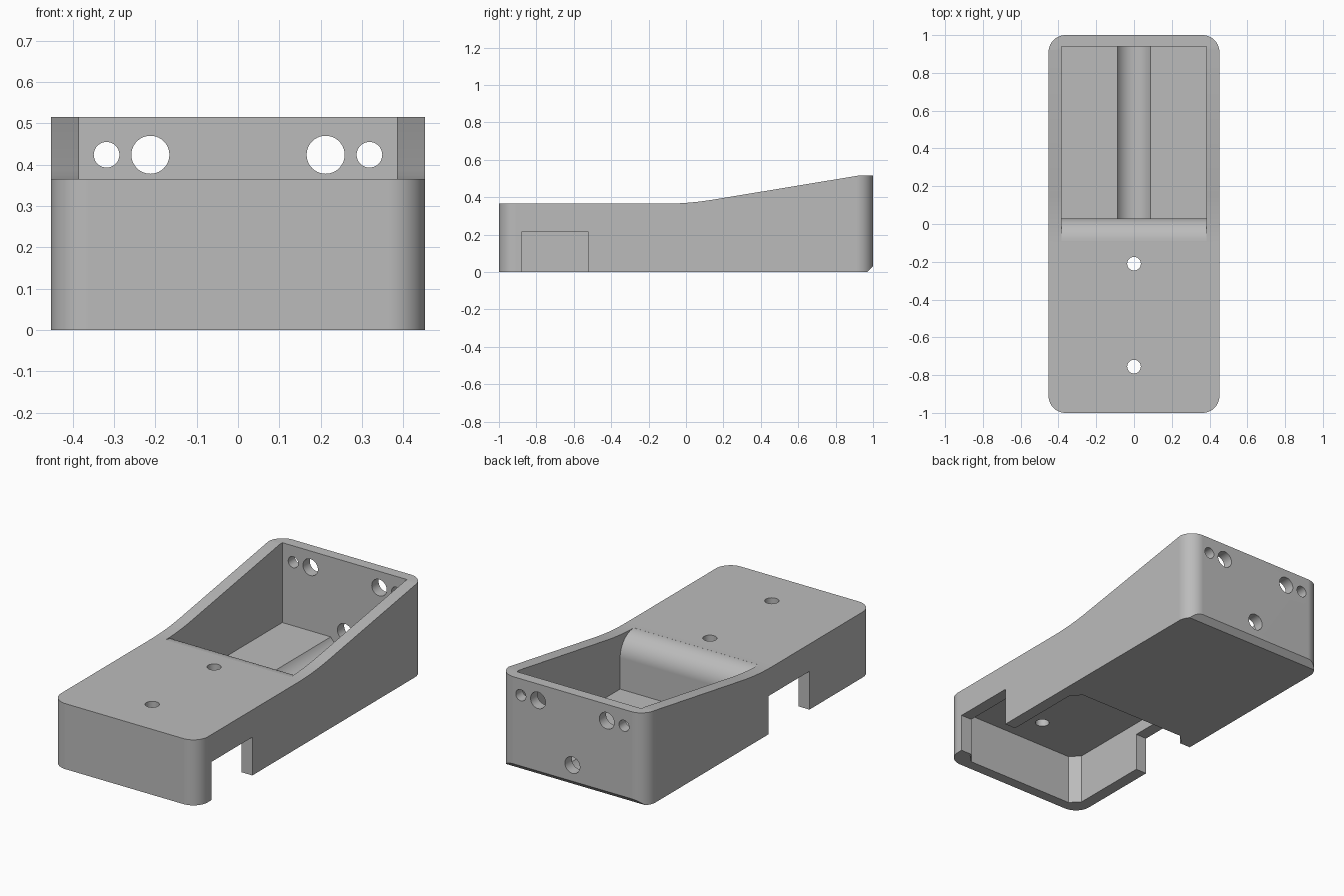
import bpy
import bmesh
import math
from mathutils import Matrix, Vector

cube = bpy.data.objects.get("Cube")
if cube:
    bpy.data.objects.remove(cube, do_unlink=True)

HALF_W = 0.4525      # outer half width
IN_W = 0.385         # inner half width of both pockets
FLOOR = 0.07
CEILING = 0.28
TOP = 0.365

grey = bpy.data.materials.new("plain_grey")
grey.use_nodes = True
grey.diffuse_color = (0.5, 0.5, 0.5, 1)
grey.node_tree.nodes["Principled BSDF"].inputs["Base Color"].default_value = (0.5, 0.5, 0.5, 1)


def prism(name, points, offset):
    """Closed solid from a polygon of 3D points swept along an offset."""
    bm = bmesh.new()
    face = bm.faces.new([bm.verts.new(p) for p in points])
    swept = bmesh.ops.extrude_face_region(bm, geom=[face])["geom"]
    moved = [v for v in swept if isinstance(v, bmesh.types.BMVert)]
    bmesh.ops.translate(bm, verts=moved, vec=offset)
    bmesh.ops.recalc_face_normals(bm, faces=bm.faces)
    mesh = bpy.data.meshes.new(name)
    bm.to_mesh(mesh)
    bm.free()
    mesh.materials.append(grey)
    obj = bpy.data.objects.new(name, mesh)
    bpy.context.collection.objects.link(obj)
    return obj


def side_prism(name, profile, half):
    """Sweep a (y, z) profile across the width."""
    return prism(name, [(-half, y, z) for y, z in profile], (2 * half, 0, 0))


def plan_prism(name, plan, low, high):
    """Sweep an (x, y) plan upward."""
    return prism(name, [(x, y, low) for x, y in plan], (0, 0, high - low))


def box(name, x0, x1, y0, y1, z0, z1):
    return plan_prism(name, [(x0, y0), (x1, y0), (x1, y1), (x0, y1)], z0, z1)


def rounded_plan(hx, y0, y1, radius, steps):
    """Rectangle with rounded corners, or chamfered ones with one step."""
    plan = []
    corners = [(hx, y1), (-hx, y1), (-hx, y0), (hx, y0)]
    for i, (x, y) in enumerate(corners):
        cx = x - math.copysign(radius, x)
        cy = y - radius if y == y1 else y + radius
        for k in range(steps + 1):
            a = math.pi / 2 * (i + k / steps)
            plan.append((cx + radius * math.cos(a), cy + radius * math.sin(a)))
    return plan


def rod(name, start, end, radius, sides=40):
    """Cylinder between two points."""
    a, b = Vector(start), Vector(end)
    turn = (b - a).to_track_quat("Z", "Y").to_matrix().to_4x4()
    place = Matrix.Translation(a) @ turn
    ring = []
    for i in range(sides):
        t = math.tau * i / sides
        ring.append(place @ Vector((radius * math.cos(t), radius * math.sin(t), 0)))
    return prism(name, ring, b - a)


def combine(target, tool, operation="DIFFERENCE"):
    bpy.context.view_layer.objects.active = target
    mod = target.modifiers.new("cut", "BOOLEAN")
    mod.operation = operation
    mod.solver = "EXACT"
    mod.object = tool
    bpy.ops.object.modifier_apply(modifier=mod.name)
    bpy.data.objects.remove(tool, do_unlink=True)


# Outer shell: rounded plan trimmed by the side profile
housing = plan_prism("housing", rounded_plan(HALF_W, -1, 1, 0.09, 14), 0, 0.8)
p0, p1, p2 = Vector((-0.12, TOP)), Vector((0.01, TOP)), Vector((0.14, 0.386))
sweep = []
for i in range(13):
    t = i / 12
    sweep.append(tuple(p0 * (1 - t) ** 2 + p1 * 2 * t * (1 - t) + p2 * t * t))
outline = [(-1.2, -0.0), (-1.2, TOP)] + sweep
outline += [(0.92, 0.515), (1.2, 0.515), (1.2, 0.23), (0.97, 0)]
combine(housing, side_prism("trim", outline, 0.7), "INTERSECT")

# Open rear tray with a rounded front lip
lip = 0.12
tray = [(0.94, FLOOR), (0.03, FLOOR)]
for i in range(17):
    a = math.pi / 2 * i / 16
    tray.append((0.03 - lip + lip * math.cos(a), TOP - lip + lip * math.sin(a)))
tray += [(0.03 - lip, 0.7), (0.94, 0.7)]
combine(housing, side_prism("tray", tray, IN_W))

# Round trough along the tray floor
combine(housing, rod("trough", (0, 0.03, 0.12), (0, 0.94, 0.12), 0.1, 64))

# Chamfered pocket under the front half
combine(housing, plan_prism("pocket", rounded_plan(IN_W, -0.94, -0.02, 0.05, 1), -0.1, CEILING))

# One side opening on each flank, staggered
for side, y0, y1 in ((1, -0.88, -0.52), (-1, -0.44, -0.08)):
    x0, x1 = sorted((side * 0.33, side * 0.6))
    combine(housing, box("opening", x0, x1, y0, y1, -0.1, 0.213))

# Screw holes through the top plate
for y in (-0.21, -0.755):
    combine(housing, rod("screw_hole", (0, y, 0.2), (0, y, 0.5), 0.036))

# Holes through the back wall
holes = [(0, 0.12, 0.046)]
for side in (-1, 1):
    holes += [(side * 0.212, 0.424, 0.046), (side * 0.318, 0.424, 0.031)]
for x, z, radius in holes:
    combine(housing, rod("back_hole", (x, 0.9, z), (x, 1.1, z), radius))

# Smooth rounds, crisp edges
bpy.ops.object.select_all(action="DESELECT")
housing.select_set(True)
bpy.context.view_layer.objects.active = housing
bpy.ops.object.shade_smooth_by_angle(angle=math.radians(25))
weighted = housing.modifiers.new("flat_walls", "WEIGHTED_NORMAL")
weighted.keep_sharp = True
